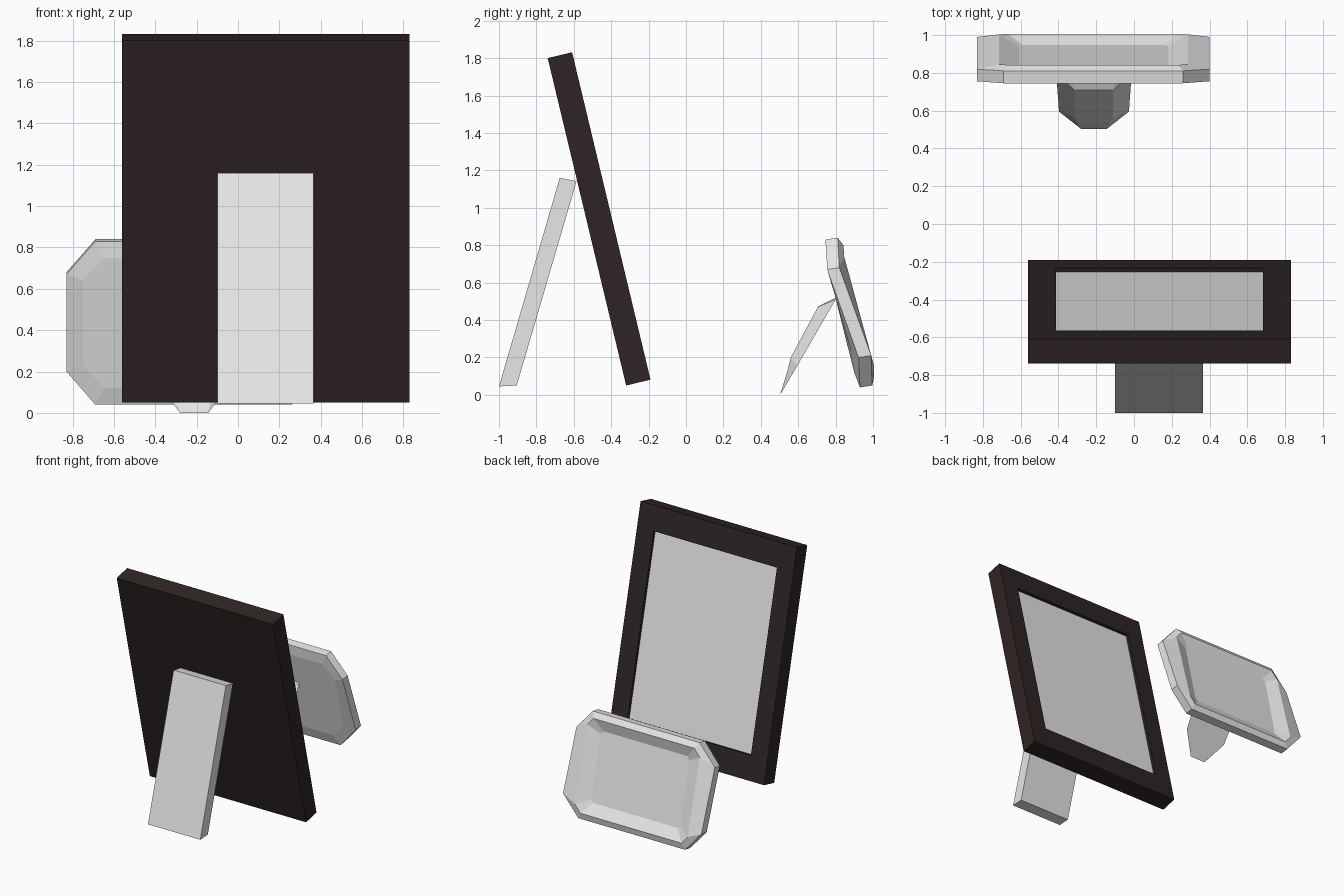
import bpy, bmesh
from mathutils import Vector

if "Cube" in bpy.data.objects:
    bpy.data.objects.remove(bpy.data.objects["Cube"])


def material(name, rgb):
    m = bpy.data.materials.new(name)
    m.diffuse_color = (*rgb, 1)
    m.use_nodes = True
    m.node_tree.nodes["Principled BSDF"].inputs["Base Color"].default_value = m.diffuse_color
    return m


GREY = material("light grey", (0.8, 0.8, 0.8))
DARK = material("dark brown", (0.028, 0.018, 0.018))


def finish(bm, name, *mats):
    bmesh.ops.recalc_face_normals(bm, faces=bm.faces)
    me = bpy.data.meshes.new(name)
    bm.to_mesh(me)
    bm.free()
    for m in mats:
        me.materials.append(m)
    ob = bpy.data.objects.new(name, me)
    bpy.context.collection.objects.link(ob)
    return ob


def loft(name, rings, *mats):
    """Join closed rings of points into a solid with capped ends."""
    bm = bmesh.new()
    loops = [[bm.verts.new(p) for p in r] for r in rings]
    n = len(loops[0])
    for a, b in zip(loops, loops[1:]):
        for i in range(n):
            j = (i + 1) % n
            bm.faces.new((a[i], a[j], b[j], b[i]))
    bm.faces.new(loops[0][::-1])
    cap = bm.faces.new(loops[-1])
    cap.material_index = len(mats) - 1
    return finish(bm, name, *mats)


# Large leaning frame: back, front, opening edge and sunken picture
origin = Vector((0.135, -0.32, 0.05))
up = Vector((0, -0.233, 0.9725))
out = Vector((0, 0.9725, 0.233))


def rect(half, low, high, depth):
    return [origin + Vector((x, 0, 0)) + up * h + out * depth
            for x, h in ((-half, low), (half, low), (half, high), (-half, high))]


loft("large_frame",
     [rect(0.695, 0, 1.80, 0), rect(0.695, 0, 1.80, 0.134),
      rect(0.548, 0.19, 1.61, 0.134), rect(0.548, 0.19, 1.61, 0.112)],
     DARK, GREY)

# Prop leg of the large frame
profile = [(-1.0, 0.045), (-0.905, 0.05), (-0.585, 1.143), (-0.675, 1.16)]
loft("large_frame_leg", [[(x, y, z) for y, z in profile] for x in (-0.10, 0.365)], GREY)

# Small eight-sided frame, leaning, with its side corners slightly twisted
CX = -0.215


def octagon(half, low, high, cx, cz, off, twist):
    pts = [(half - cx, low, 0), (half, low + cz, 1), (half, high - cz, -0.9), (half - cx, high, 0)]
    pts += [(-x, z, t) for x, z, t in reversed(pts)]
    return [(CX + x, 0.93 - (z - 0.04) * 0.234 + off + t * twist, z) for x, z, t in pts]


loft("small_frame",
     [octagon(0.535, 0.12, 0.75, 0.10, 0.11, -0.012, 0.01),
      octagon(0.615, 0.04, 0.83, 0.14, 0.16, 0.0, 0.03),
      octagon(0.615, 0.05, 0.84, 0.14, 0.16, 0.068, 0.032),
      octagon(0.50, 0.10, 0.80, 0.05, 0.06, 0.09, 0.012),
      octagon(0.395, 0.18, 0.71, 0.02, 0.025, 0.05, 0.0)],
     GREY)

# Faceted prop leg of the small frame: flat base outline and raised panel
base = [(0.068, 0.503, 0.0), (0.185, 0.595, 0.155), (0.2, 0.80, 0.51), (0.14, 0.80, 0.52)]
panel = [(0.09, 0.54, 0.12), (0.10, 0.56, 0.20), (0.10, 0.705, 0.47), (0.098, 0.71, 0.475)]
ring = [[(CX + 0.003 + x, y, z) for x, y, z in p]
        + [(CX + 0.003 - x, y, z) for x, y, z in reversed(p)] for p in (base, panel)]
loft("small_frame_leg", ring, GREY)
